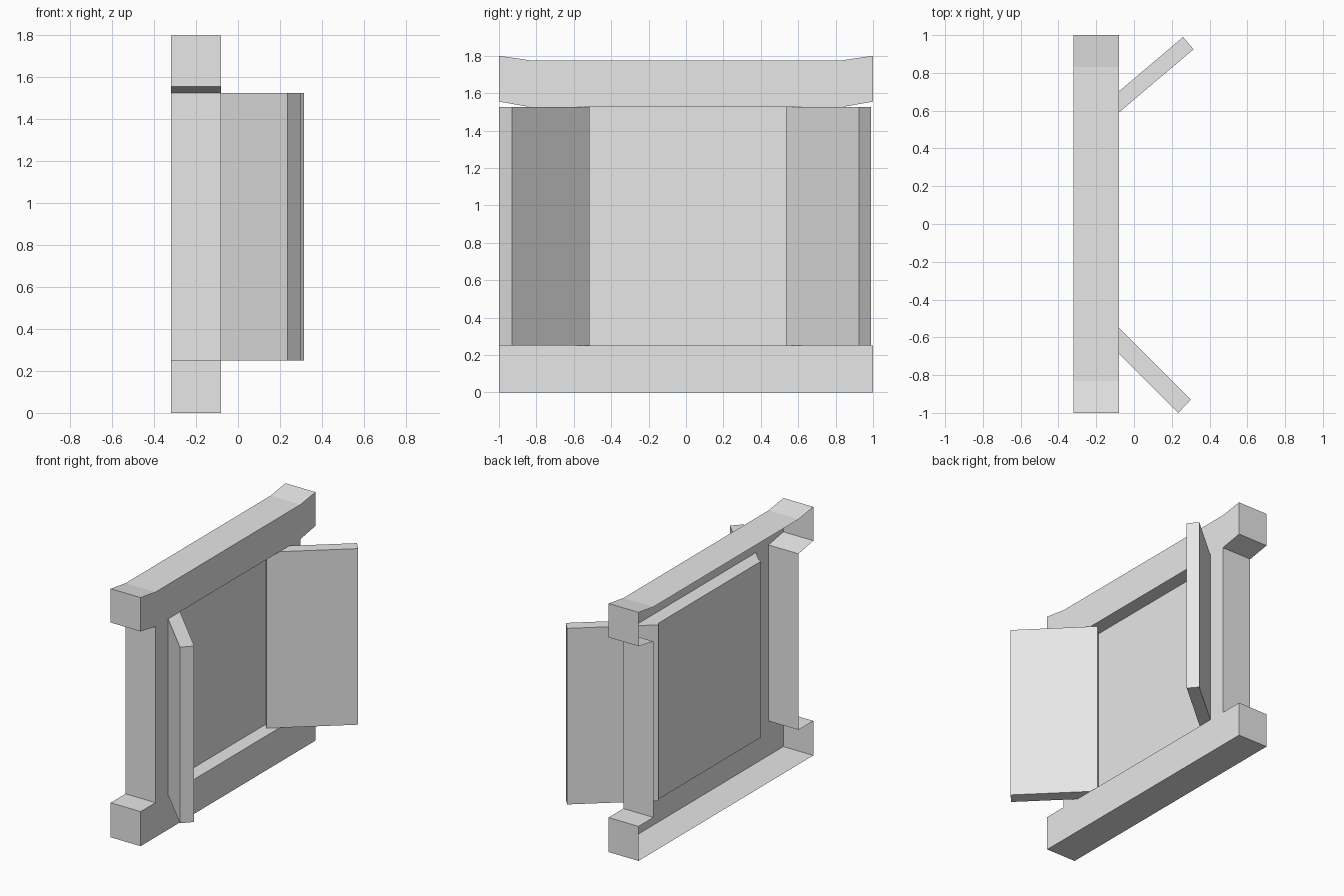
import bpy, bmesh
from mathutils import Vector

cube = bpy.data.objects.get("Cube")
if cube:
    bpy.data.objects.remove(cube, do_unlink=True)

GREY = (0.8, 0.8, 0.8, 1.0)
mat = bpy.data.materials.new("plain_grey")
mat.use_nodes = True
mat.diffuse_color = GREY
bsdf = next(n for n in mat.node_tree.nodes if n.type == 'BSDF_PRINCIPLED')
bsdf.inputs["Base Color"].default_value = GREY

BACK, FRONT, PANE = -0.32, -0.08, -0.185   # depths along x
SILL, HEAD = 0.25, 1.525                   # opening heights


def finish(name, bm):
    mesh = bpy.data.meshes.new(name)
    bm.to_mesh(mesh)
    bm.free()
    mesh.materials.append(mat)
    obj = bpy.data.objects.new(name, mesh)
    bpy.context.collection.objects.link(obj)
    return obj


def ring(bm, points, x):
    """Closed loop of vertices at depth x, with its edges."""
    verts = [bm.verts.new((x, y, z)) for y, z in points]
    edges = [bm.edges.new((verts[i - 1], v)) for i, v in enumerate(verts)]
    return verts, edges


def bridge(bm, a, b):
    for i in range(len(a)):
        bm.faces.new((a[i - 1], a[i], b[i], b[i - 1]))


def opening(half_width):
    return [(-half_width, SILL), (half_width, SILL),
            (half_width, HEAD), (-half_width, HEAD)]


# Frame: posts set in from the beam ends, upturned head beam, open back
half = [(1, 0), (1, SILL), (0.83, SILL), (0.83, HEAD),
        (1, 1.555), (1, 1.8), (0.83, 1.775)]
outline = half + [(-y, z) for y, z in reversed(half)]
bm = bmesh.new()
outer, outer_edges = ring(bm, outline, FRONT)
inner, inner_edges = ring(bm, opening(0.66), FRONT)
bmesh.ops.triangle_fill(bm, edges=outer_edges + inner_edges,
                        use_beauty=True, normal=Vector((1, 0, 0)))
rim, _ = ring(bm, outline, BACK)
bridge(bm, outer, rim)
recess, _ = ring(bm, opening(0.59), PANE)
bridge(bm, inner, recess)
bmesh.ops.recalc_face_normals(bm, faces=bm.faces)
bm.normal_update()
front = next(f for f in bm.faces if abs(f.normal.x) > 0.9)
if front.normal.x < 0:
    bmesh.ops.reverse_faces(bm, faces=bm.faces)
finish("window_frame", bm)

# Pane closing the recess
bm = bmesh.new()
bm.faces.new([bm.verts.new((PANE, y, z)) for y, z in opening(0.59)])
finish("window_pane", bm)


# Shutters: slabs swung open on each side
def shutter(name, hinge, tip, depth):
    hinge, tip, depth = Vector(hinge), Vector(tip), Vector(depth)
    bm = bmesh.new()
    plan = [hinge, tip, tip + depth, hinge + depth]
    base = bm.faces.new([bm.verts.new((p.x, p.y, SILL)) for p in plan])
    top = bmesh.ops.extrude_face_region(bm, geom=[base])["geom"]
    bmesh.ops.translate(bm, vec=(0, 0, HEAD - SILL),
                        verts=[v for v in top if isinstance(v, bmesh.types.BMVert)])
    # the extrusion keeps the base face, so the slab is closed
    if not base.is_valid or len(bm.faces) < 6:
        bmesh.ops.holes_fill(bm, edges=bm.edges)
    bmesh.ops.recalc_face_normals(bm, faces=bm.faces)
    finish(name, bm)


shutter("back_shutter", (-0.145, 0.535), (0.315, 0.925), (-0.055, 0.065))
shutter("front_shutter", (-0.115, -0.515), (0.30, -0.93), (-0.065, -0.07))
